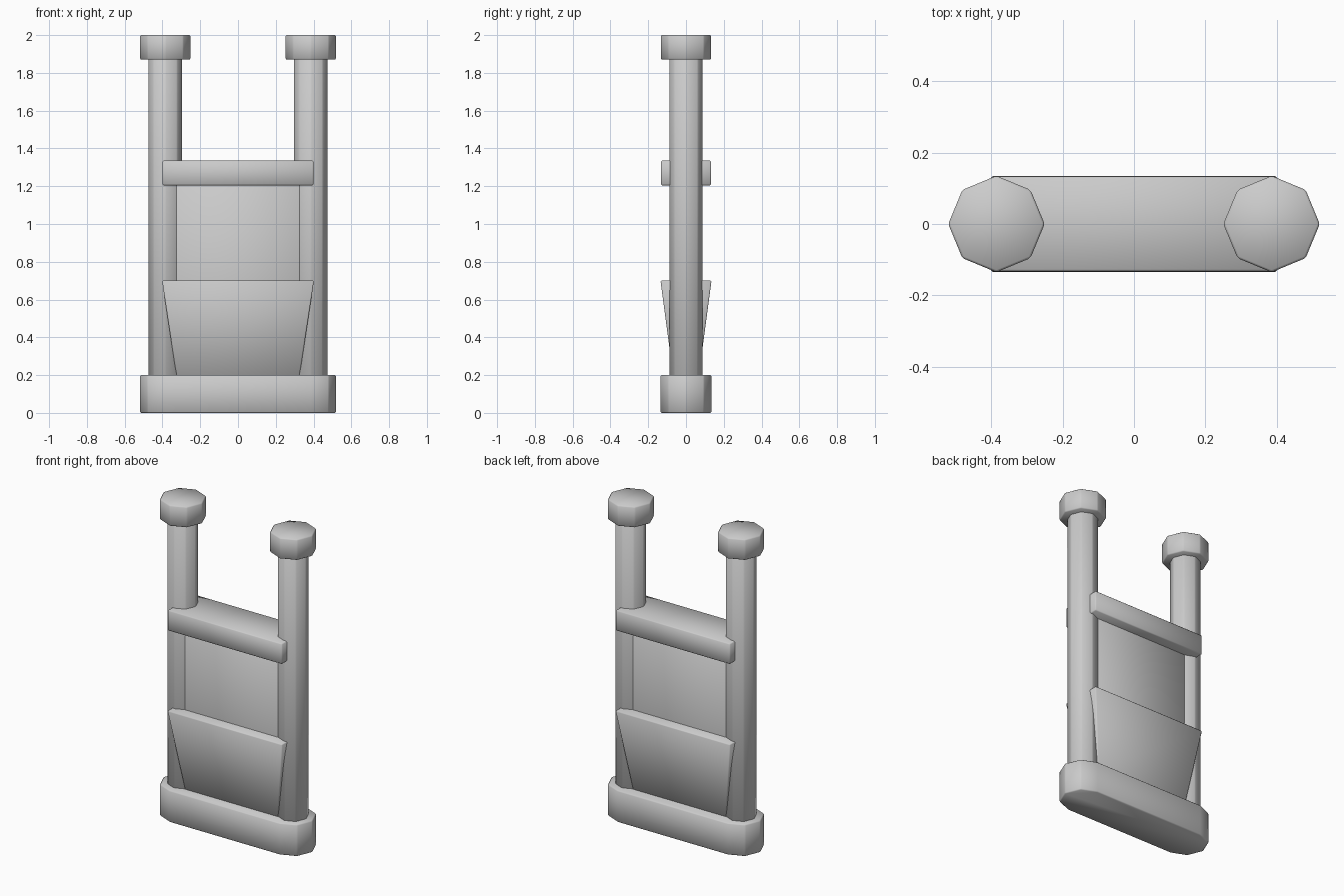
import bpy, bmesh, math

cube = bpy.data.objects.get("Cube")
if cube:
    bpy.data.objects.remove(cube, do_unlink=True)

stone = bpy.data.materials.new("grey_stone")
stone.use_nodes = True
colour = (0.6, 0.6, 0.6, 1)
stone.diffuse_color = colour
stone.node_tree.nodes["Principled BSDF"].inputs["Base Color"].default_value = colour

POST_X = 0.385


def loft(name, bottom, top, z0, z1):
    """Solid between two outlines with matching point counts."""
    bm = bmesh.new()
    low = [bm.verts.new((x, y, z0)) for x, y in bottom]
    high = [bm.verts.new((x, y, z1)) for x, y in top]
    bm.faces.new(low[::-1])
    bm.faces.new(high)
    n = len(low)
    for i in range(n):
        j = (i + 1) % n
        bm.faces.new((low[i], low[j], high[j], high[i]))
    mesh = bpy.data.meshes.new(name)
    bm.to_mesh(mesh)
    bm.free()
    mesh.materials.append(stone)
    obj = bpy.data.objects.new(name, mesh)
    bpy.context.collection.objects.link(obj)
    # Softly worn edges
    bevel = obj.modifiers.new("soft_edges", "BEVEL")
    bevel.width = 0.006
    bevel.segments = 1
    bevel.limit_method = "ANGLE"
    mesh.shade_smooth()
    return obj


def octagon(radius, cx):
    return [(cx + radius * math.cos(i * math.pi / 4),
             radius * math.sin(i * math.pi / 4)) for i in range(8)]


def rectangle(hx, hy):
    return [(-hx, -hy), (hx, -hy), (hx, hy), (-hx, hy)]


def prism(name, outline, z0, z1):
    return loft(name, outline, outline, z0, z1)


# Long plinth: two octagons stretched together
right_half = octagon(0.135, POST_X)
left_half = octagon(0.135, -POST_X)
plinth = right_half[6:] + right_half[:3] + left_half[2:7]
prism("plinth", plinth, 0, 0.2)

# Posts and their caps
for side, x in (("left", POST_X), ("right", -POST_X)):
    prism(side + "_post", octagon(0.09, x), 0.15, 1.9)
    prism(side + "_cap", octagon(0.135, x), 1.87, 2.0)

# Infill panel, flared lower panel and top rail
prism("infill_panel", rectangle(0.33, 0.066), 0.15, 1.25)
loft("flared_panel", rectangle(0.325, 0.067), rectangle(0.402, 0.135), 0.19, 0.7)
prism("top_rail", rectangle(0.4, 0.133), 1.205, 1.335)
